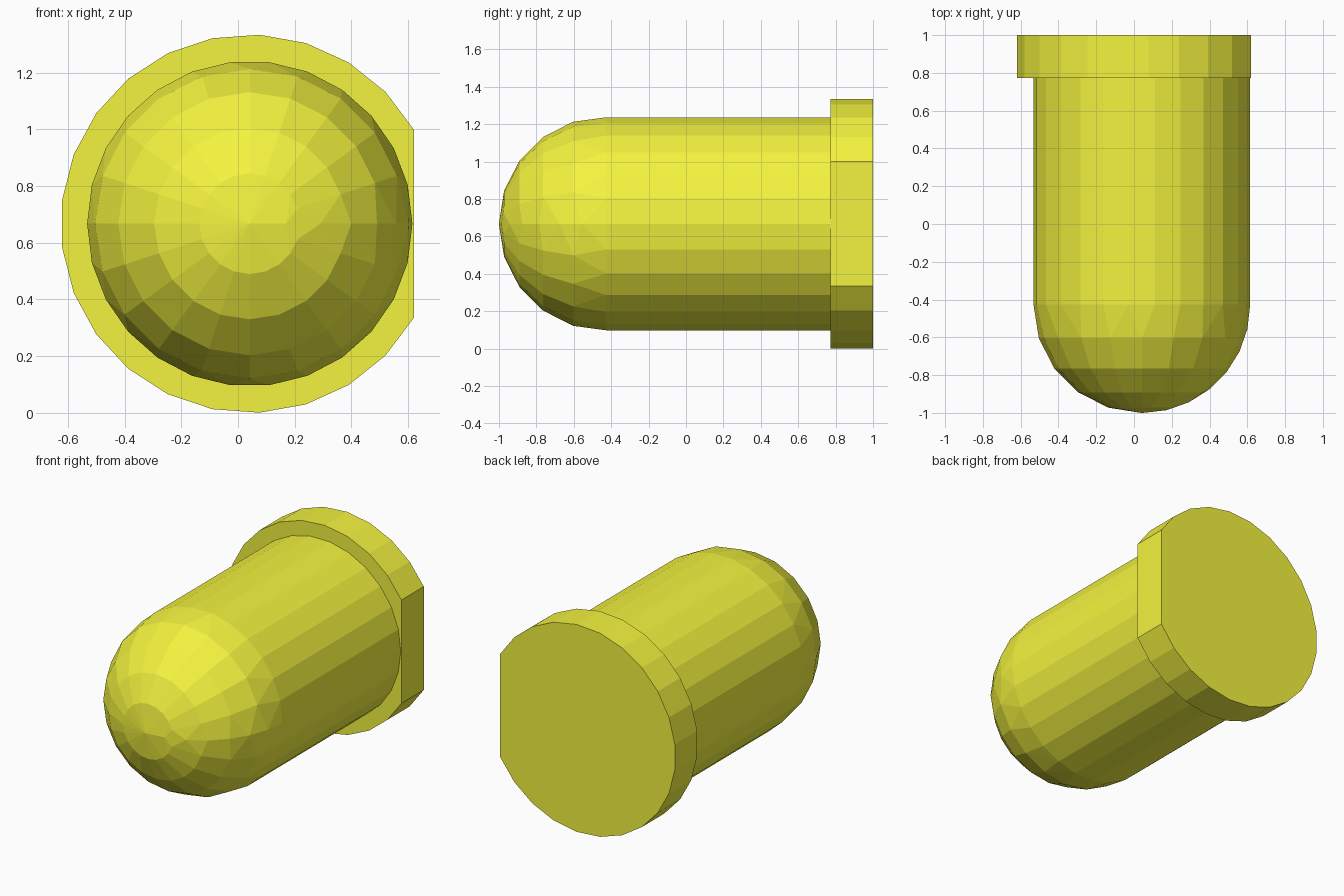
import bpy, bmesh
from math import sin, cos, pi, radians, acos

if "Cube" in bpy.data.objects:
    bpy.data.objects.remove(bpy.data.objects["Cube"])

CX, CZ = 0.0415, 0.667          # axis of the lamp, running along y
R_BODY, R_FLANGE = 0.5735, 0.667
Y_DOME, Y_FLANGE, Y_BACK = -0.427, 0.773, 1.0
X_FLAT = 0.62                   # flat side of the flange

yellow = bpy.data.materials.new("yellow_plastic")
yellow.diffuse_color = (0.9, 0.9, 0.05, 1)
yellow.use_nodes = True
yellow.node_tree.nodes["Principled BSDF"].inputs["Base Color"].default_value = yellow.diffuse_color


def point(radius, angle, y):
    return (CX + radius * cos(angle), y, CZ + radius * sin(angle))


def add_object(name, bm):
    bmesh.ops.recalc_face_normals(bm, faces=bm.faces)
    mesh = bpy.data.meshes.new(name)
    bm.to_mesh(mesh)
    bm.free()
    mesh.materials.append(yellow)
    obj = bpy.data.objects.new(name, mesh)
    bpy.context.collection.objects.link(obj)
    return obj


# Bulb: 26-sided barrel with a faceted dome, wrapped as one convex shell
bm = bmesh.new()
for i in range(26):
    a = 2 * pi * i / 26
    bm.verts.new(point(R_BODY, a, Y_DOME))
    bm.verts.new(point(R_BODY, a, Y_FLANGE + 0.05))
for ring in range(1, 5):
    lat = radians(18 * ring)
    for i in range(1, 20):
        bm.verts.new(point(R_BODY * cos(lat), radians(18 * i), Y_DOME - R_BODY * sin(lat)))
# finer row of points down the dome's +x seam, ending at the tip
for i in range(1, 8):
    lat = pi / 2 * i / 7
    bm.verts.new(point(R_BODY * cos(lat), 0, Y_DOME - R_BODY * sin(lat)))
bmesh.ops.convex_hull(bm, input=bm.verts)
bmesh.ops.dissolve_limit(bm, angle_limit=radians(0.1), verts=bm.verts, edges=bm.edges)
add_object("bulb", bm)

# Flange: disc with one flat side
bm = bmesh.new()
start = acos((X_FLAT - CX) / R_FLANGE)
steps = 21
outline = [bm.verts.new(point(R_FLANGE, start + (2 * pi - 2 * start) * i / steps, Y_FLANGE))
           for i in range(steps + 1)]
face = bm.faces.new(outline)
new = bmesh.ops.extrude_face_region(bm, geom=[face], use_keep_orig=True)["geom"]
bmesh.ops.translate(bm, vec=(0, Y_BACK - Y_FLANGE, 0),
                    verts=[g for g in new if isinstance(g, bmesh.types.BMVert)])
add_object("flange", bm)
